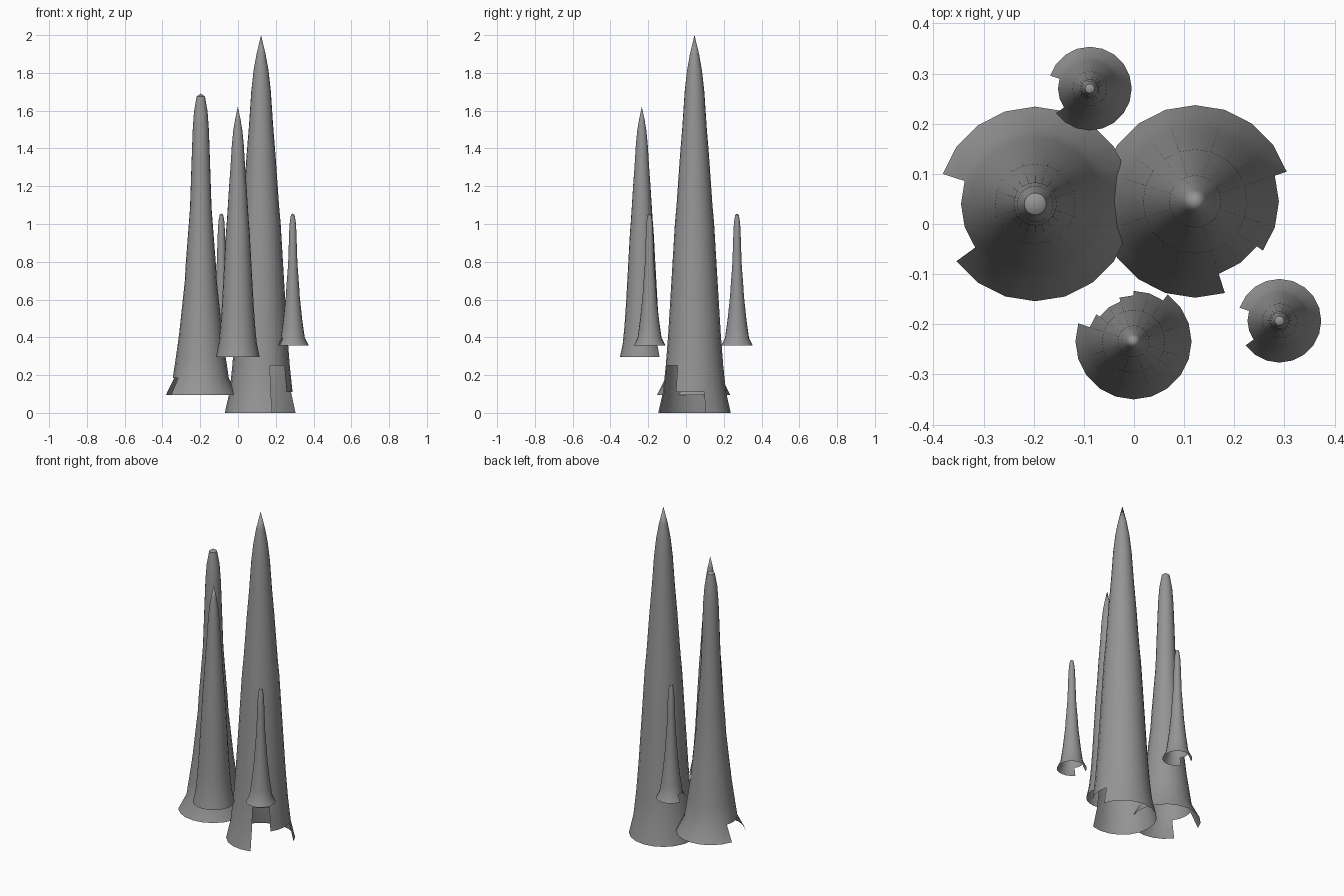
import bpy, bmesh
from math import cos, sin, radians

cube = bpy.data.objects.get("Cube")
if cube:
    bpy.data.objects.remove(cube, do_unlink=True)

SIDES = 20
STEP = 360 / SIDES

stone = bpy.data.materials.new("grey_stone")
stone.use_nodes = True
GREY = (0.3, 0.3, 0.3, 1)
stone.diffuse_color = GREY
stone.node_tree.nodes["Principled BSDF"].inputs["Base Color"].default_value = GREY

# Profiles as (radius, height) from the open base up to the tip
POINTED = [(.192, 0), (.167, .11), (.152, .25), (.139, .42), (.122, .7), (.104, 1),
           (.095, 1.1), (.077, 1.36), (.064, 1.52), (.052, 1.7), (.04, 1.81), (.024, 1.9)]
BLUNT = [(.194, 0), (.148, .09), (.132, .2), (.115, .32), (.085, .6), (.08, .69), (.057, .99),
         (.05, 1.2), (.043, 1.4), (.036, 1.5), (.022, 1.58)]


def spike(name, profile, tip, centre, base, width, height, breaks):
    """Lathe an open shell; breaks lists (row, start angle, end angle) of missing faces."""
    bm = bmesh.new()
    rings = []
    for r, z in profile:
        rings.append([bm.verts.new((r * width * cos(radians(i * STEP)),
                                    r * width * sin(radians(i * STEP)), z * height))
                      for i in range(SIDES)])
    for row, (low, high) in enumerate(zip(rings, rings[1:])):
        for i in range(SIDES):
            mid = (i + .5) * STEP
            if any(row == k and (mid - a) % 360 < b - a for k, a, b in breaks):
                continue
            j = (i + 1) % SIDES
            bm.faces.new((low[i], low[j], high[j], high[i]))
    apex = bm.verts.new((0, 0, tip * height))
    for i in range(SIDES):
        bm.faces.new((rings[-1][i], rings[-1][(i + 1) % SIDES], apex))
    # Drop corners left loose by the broken rim
    bmesh.ops.delete(bm, geom=[v for v in bm.verts if not v.link_faces], context='VERTS')
    mesh = bpy.data.meshes.new(name)
    bm.to_mesh(mesh)
    bm.free()
    mesh.materials.append(stone)
    ob = bpy.data.objects.new(name, mesh)
    ob.location = (*centre, base)
    bpy.context.collection.objects.link(ob)
    bpy.ops.object.select_all(action='DESELECT')
    ob.select_set(True)
    bpy.context.view_layer.objects.active = ob
    bpy.ops.object.shade_smooth_by_angle(angle=radians(40))


# Pointed spikes with a stepped break in the rim
spike("tall_spike", POINTED, 2, (.122, .045), 0, 1, 1,
      [(0, -72, 18), (1, -72, -36)])
spike("front_spike", POINTED, 2, (-.001, -.234), .295, .603, .6625,
      [(0, 54, 162), (1, 90, 162), (2, 108, 144)])

# Blunt spikes sharing one shape at different scales
CHIP = [(0, 162, 216)]
spike("wide_spike", BLUNT, 1.595, (-.197, .04), .095, 1, 1, CHIP)
spike("small_back_spike", BLUNT, 1.595, (-.088, .27), .358, .43, .437, CHIP)
spike("small_front_spike", BLUNT, 1.595, (.29, -.193), .358, .43, .437, CHIP)
